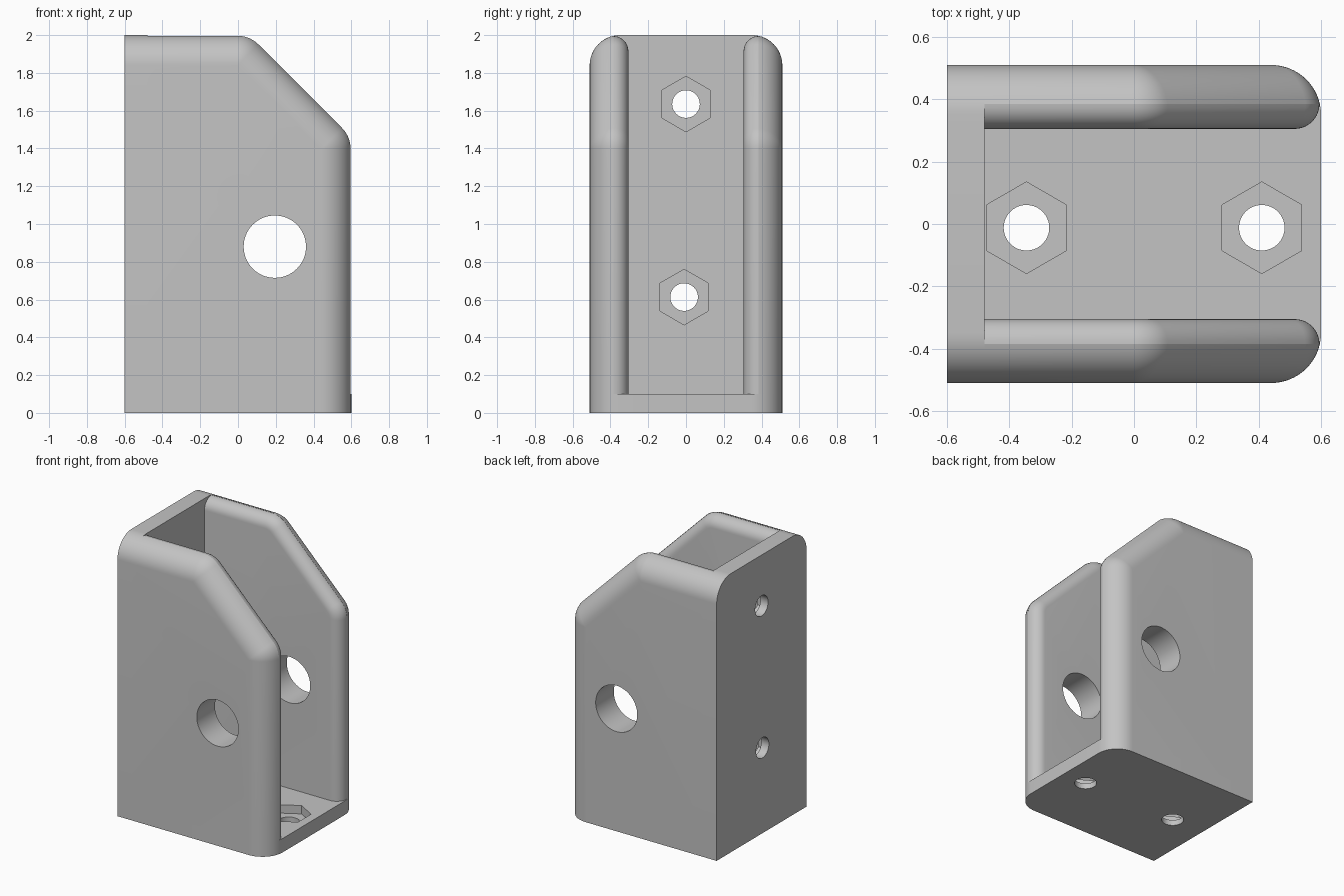
import bpy
import bmesh
from math import sin, cos, pi, radians
from mathutils import Matrix, Vector

if "Cube" in bpy.data.objects:
    bpy.data.objects.remove(bpy.data.objects["Cube"])

grey = bpy.data.materials.new("plain_grey")
grey.use_nodes = True
COLOUR = (0.55, 0.55, 0.55, 1)
grey.diffuse_color = COLOUR
grey.node_tree.nodes["Principled BSDF"].inputs["Base Color"].default_value = COLOUR

THICK, BACK, HALF, R = 0.1, -0.48, 0.51, 0.16   # floor, back plate face, half width, fillet
LOW_CORE = Vector((0.44, 1.398))                # fillet centres of the sloped edge
HIGH_CORE = Vector((-0.002, 1.84))


def loft(name, rings):
    """Skin equal-length rings of points and cap both ends."""
    bm = bmesh.new()
    rows = [[bm.verts.new(p) for p in ring] for ring in rings]
    n = len(rows[0])
    for a, b in zip(rows, rows[1:]):
        for i in range(n):
            bm.faces.new((a[i], a[(i + 1) % n], b[(i + 1) % n], b[i]))
    bm.faces.new(rows[0])
    bm.faces.new(rows[-1])
    bmesh.ops.remove_doubles(bm, verts=bm.verts[:], dist=0.0001)
    bmesh.ops.recalc_face_normals(bm, faces=bm.faces[:])
    mesh = bpy.data.meshes.new(name)
    bm.to_mesh(mesh)
    bm.free()
    mesh.materials.append(grey)
    ob = bpy.data.objects.new(name, mesh)
    bpy.context.collection.objects.link(ob)
    return ob


def activate(ob):
    bpy.ops.object.select_all(action="DESELECT")
    ob.select_set(True)
    bpy.context.view_layer.objects.active = ob


def drill(ob, centre, axis, radius, depth, sides=64):
    """Cut a round or hexagonal hole centred on a point along an axis."""
    rot = {"x": Matrix.Rotation(pi / 2, 3, "Y"), "y": Matrix.Rotation(pi / 2, 3, "X"),
           "z": Matrix.Identity(3)}[axis]
    rings = []
    for h in (-depth / 2, depth / 2):
        ring = []
        for i in range(sides):
            a = 2 * pi * i / sides
            # hexagon points lie along y on the floor and along z on the back
            u, v = radius * cos(a), radius * sin(a)
            local = Vector((v, u, h)) if axis == "z" else Vector((u, v, h))
            ring.append(Vector(centre) + rot @ local)
        rings.append(ring)
    cutter = loft("hole_cutter", rings)
    cutter.hide_render = True
    activate(ob)
    mod = ob.modifiers.new("hole", "BOOLEAN")
    mod.operation = "DIFFERENCE"
    mod.solver = "EXACT"
    mod.object = cutter
    bpy.ops.object.modifier_apply(modifier=mod.name)
    bpy.data.objects.remove(cutter)


def finish(ob):
    activate(ob)
    bpy.ops.object.shade_smooth_by_angle(angle=radians(25))


def rounded_end(length):
    """Plate outline: square at the start, two rounded corners at the far end."""
    arc = [(length - R + R * sin(a), HALF - R + R * cos(a))
           for a in (pi / 2 * i / 16 for i in range(17))]
    return arc + [(u, -v) for u, v in reversed(arc)]


def wall_ring(y, e):
    """Side outline at depth y, grown by e with rounded corners."""
    pts = [(0.44 + e, THICK)]
    for core, start in ((LOW_CORE, 0), (HIGH_CORE, pi / 4)):
        for i in range(9):
            a = start + pi / 4 * i / 8
            pts.append((core.x + e * cos(a), core.y + e * sin(a)))
    pts += [(BACK, 1.84 + e), (BACK, THICK)]
    return [(x, y, z) for x, z in pts]


# Floor plate with two bolt holes and hexagonal nut pockets
outline = [(-0.6, HALF)] + rounded_end(0.6) + [(-0.6, -HALF)]
floor = loft("floor_plate", [[(x, y, z) for x, y in outline] for z in (0, THICK)])
for x in (-0.345, 0.41):
    drill(floor, (x, -0.012, 0.05), "z", 0.073, 0.4)
    drill(floor, (x, -0.012, 0.14), "z", 0.147, 0.2, 6)
finish(floor)

# Back plate with the same holes
outline = [(THICK, HALF)] + rounded_end(2) + [(THICK, -HALF)]
back = loft("back_plate", [[(x, y, z) for z, y in outline] for x in (-0.6, BACK)])
for y, z in ((0, 1.635), (-0.01, 0.613)):
    drill(back, (-0.54, y, z), "x", 0.073, 0.4)
    drill(back, (-0.44, y, z), "x", 0.147, 0.2, 6)
finish(back)

# Side walls: large outer fillet, small inner fillet, pin hole
section = []
for i in range(15):
    a = radians(77.4) * i / 14
    section.append((HALF - R + R * cos(a), R * sin(a)))
for i in range(11):
    a = pi / 2 * i / 10
    section.append((0.385 - 0.08 * sin(a), 0.075 + 0.08 * cos(a)))
for name, side in (("left_wall", 1), ("right_wall", -1)):
    # the model faces -y, so the walls are the far and near sides
    label = "rear_side_wall" if side > 0 else "front_side_wall"
    wall = loft(label, [wall_ring(side * y, e) for y, e in section])
    drill(wall, (0.195, side * 0.4, 0.88), "y", 0.165, 0.6)
    finish(wall)
